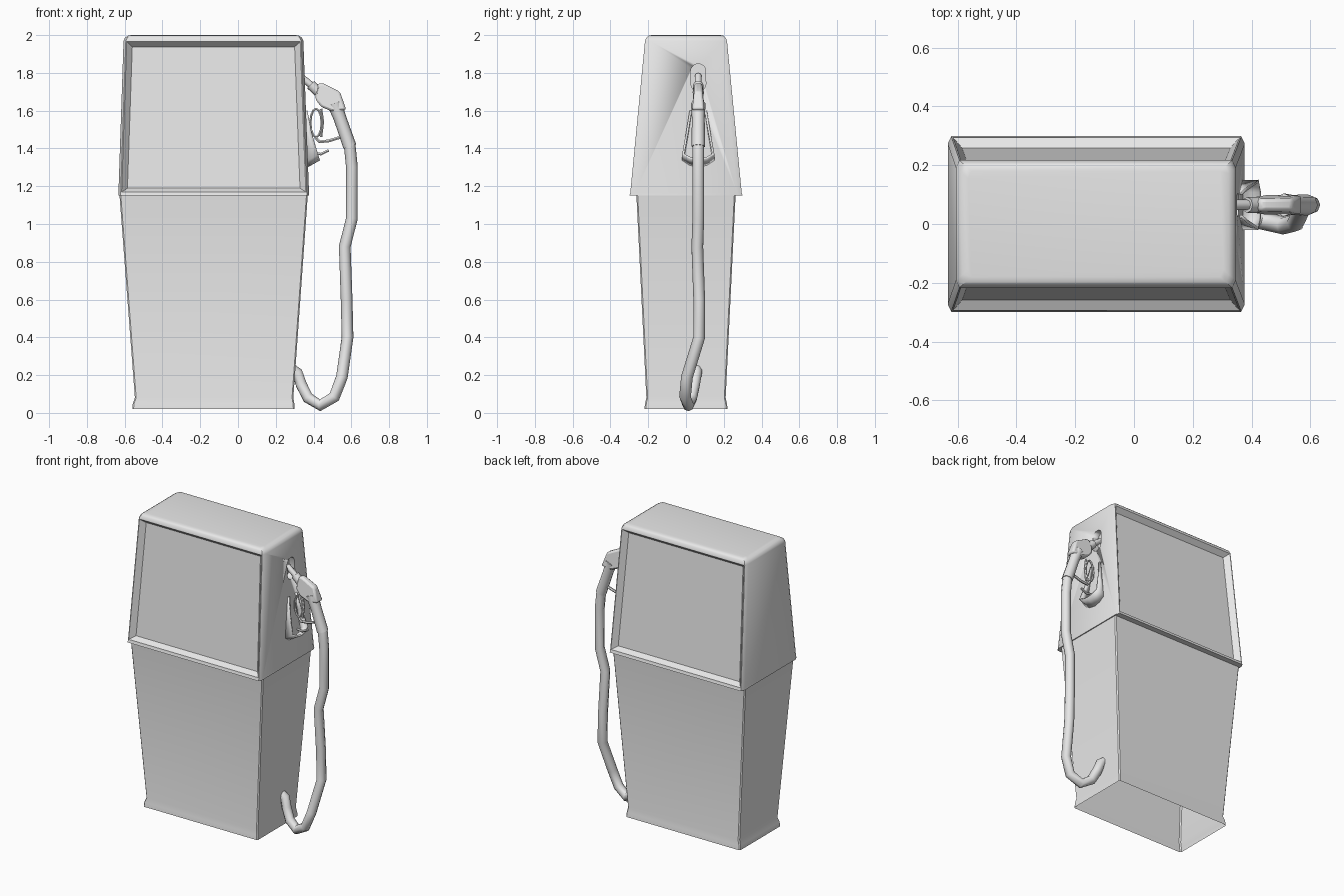
import bpy, bmesh, math
from mathutils import Vector

old = bpy.data.objects.get("Cube")
if old:
    bpy.data.objects.remove(old, do_unlink=True)

grey = bpy.data.materials.new("light grey")
grey.use_nodes = True
COLOUR = (0.8, 0.8, 0.8, 1)
grey.diffuse_color = COLOUR
grey.node_tree.nodes["Principled BSDF"].inputs["Base Color"].default_value = COLOUR

NOZZLE_Y = 0.065


def activate(ob):
    bpy.ops.object.select_all(action='DESELECT')
    ob.select_set(True)
    bpy.context.view_layer.objects.active = ob


def finish(name, bm, angle=35):
    bmesh.ops.recalc_face_normals(bm, faces=bm.faces)
    mesh = bpy.data.meshes.new(name)
    bm.to_mesh(mesh)
    bm.free()
    ob = bpy.data.objects.new(name, mesh)
    bpy.context.collection.objects.link(ob)
    mesh.materials.append(grey)
    activate(ob)
    bpy.ops.object.shade_smooth_by_angle(angle=math.radians(angle))
    return ob


def loft(rings, cx, cy, cap_bottom):
    """Stack chamfered rectangles given as (z, left, right, half depth)."""
    bm = bmesh.new()
    loops = []
    for z, a, b, d in rings:
        pts = [(a + cx, -d), (b - cx, -d), (b, cy - d), (b, d - cy),
               (b - cx, d), (a + cx, d), (a, d - cy), (a, cy - d)]
        loops.append([bm.verts.new((x, y, z)) for x, y in pts])
    for low, high in zip(loops, loops[1:]):
        for i in range(8):
            j = (i + 1) % 8
            bm.faces.new((low[i], low[j], high[j], high[i]))
    bm.faces.new(loops[-1])
    if cap_bottom:
        bm.faces.new(loops[0][::-1])
    bmesh.ops.recalc_face_normals(bm, faces=bm.faces)
    return bm


def tube(name, points, radius, closed=False, resolution=2):
    """Polygonal tube; points may carry a fourth value scaling the radius."""
    curve = bpy.data.curves.new(name, 'CURVE')
    curve.dimensions = '3D'
    curve.bevel_depth = radius
    curve.bevel_resolution = resolution
    curve.use_fill_caps = True
    spline = curve.splines.new('POLY')
    spline.points.add(len(points) - 1)
    for p, co in zip(spline.points, points):
        p.co = (*co[:3], 1)
        p.radius = co[3] if len(co) > 3 else 1
    spline.use_cyclic_u = closed
    curve.materials.append(grey)
    ob = bpy.data.objects.new(name, curve)
    bpy.context.collection.objects.link(ob)
    activate(ob)
    bpy.ops.object.convert(target='MESH')
    bpy.ops.object.shade_smooth_by_angle(angle=math.radians(50))
    return ob


def bevel(ob, width, segments=2):
    mod = ob.modifiers.new("bevel", 'BEVEL')
    mod.width = width
    mod.segments = segments
    mod.limit_method = 'ANGLE'


# Lower cabinet, tapering to a flared foot and open underneath
finish("lower_cabinet", loft([
    (0.02, -0.56, 0.30, 0.22), (0.05, -0.557, 0.298, 0.217),
    (0.08, -0.546, 0.293, 0.21), (1.16, -0.628, 0.37, 0.263)],
    0.007, 0.007, False))

# Upper cabinet with rounded lid and lip
bm = loft([
    (1.15, -0.633, 0.376, 0.30), (1.165, -0.633, 0.376, 0.295),
    (1.97, -0.606, 0.346, 0.217), (1.987, -0.598, 0.338, 0.209),
    (1.997, -0.583, 0.323, 0.197), (2.0, -0.565, 0.305, 0.18)],
    0.012, 0.025, True)

# Sunken display panel on front and back
panels = [f for f in bm.faces
          if abs(f.normal.y) > 0.9 and f.calc_area() > 0.5]
bmesh.ops.inset_individual(bm, faces=panels, thickness=0.007)
bmesh.ops.inset_individual(bm, faces=panels, thickness=0.033, depth=-0.033)
for face in panels:
    for v in face.verts:
        v.co.x = -0.13 + (v.co.x + 0.13) * 0.985
upper = finish("upper_cabinet", bm)

# Nozzle slot cut into the right-hand side
bm = bmesh.new()
slot = []
for i in range(16):
    a = math.tau * i / 16
    z = 1.775 + 0.04 * math.sin(a) + (0.033 if math.sin(a) > 0 else -0.033)
    slot.append(bm.verts.new((0.31, NOZZLE_Y + 0.04 * math.cos(a), z)))
face = bm.faces.new(slot)
out = bmesh.ops.extrude_face_region(bm, geom=[face])
for v in out["geom"]:
    if isinstance(v, bmesh.types.BMVert):
        v.co.x += 0.1
cutter = finish("slot_cutter", bm)
cutter.hide_render = True
cutter.hide_viewport = True
cut = upper.modifiers.new("slot", 'BOOLEAN')
cut.operation = 'DIFFERENCE'
cut.solver = 'EXACT'
cut.object = cutter

# Holster: open curved pocket that widens and juts out towards its base
bm = bmesh.new()
outline = [(-0.04, 1.60, 0.008), (-0.058, 1.49, 0.025), (-0.08, 1.37, 0.055),
           (-0.045, 1.35, 0.06), (0, 1.342, 0.062)]
outline += [(-y, z, d) for y, z, d in outline[-2::-1]]
inner, outer = [], []
for y, z, depth in outline:
    wall = 0.376 - (z - 1.15) * 0.037
    drop = depth * 0.6
    inner.append(bm.verts.new((wall - 0.004, NOZZLE_Y + y, z - drop)))
    outer.append(bm.verts.new((wall + depth, NOZZLE_Y + y, z)))
for i in range(len(outline) - 1):
    bm.faces.new((inner[i], inner[i + 1], outer[i + 1], outer[i]))
holster = finish("holster", bm)
shell = holster.modifiers.new("thickness", 'SOLIDIFY')
shell.thickness = 0.012
shell.offset = 0

# Nozzle body: extruded side profile
bm = bmesh.new()
profile = [(0.41, 1.70), (0.425, 1.745), (0.45, 1.745), (0.54, 1.70),
           (0.573, 1.605), (0.50, 1.595), (0.44, 1.62), (0.41, 1.66)]
face = bm.faces.new([bm.verts.new((x, NOZZLE_Y - 0.033, z)) for x, z in profile])
out = bmesh.ops.extrude_face_region(bm, geom=[face])
for v in out["geom"]:
    if isinstance(v, bmesh.types.BMVert):
        v.co.y += 0.066
for v in bm.verts:
    if v.co.z > 1.69:
        v.co.y = NOZZLE_Y + (v.co.y - NOZZLE_Y) * 0.65
bevel(finish("nozzle_body", bm), 0.012)

# Spout, collar and handle
Y = NOZZLE_Y
tube("spout", [(0.325, Y, 1.785), (0.37, Y, 1.75), (0.45, Y, 1.68)], 0.018)
tube("spout_collar", [(0.385, Y, 1.738), (0.425, Y, 1.70)], 0.027)
tube("nozzle_handle", [(0.51, Y, 1.64, 1.15), (0.54, Y, 1.56, 1),
                       (0.592, Y, 1.41, 1.05)], 0.034)

# Trigger guard loop, trigger lever and holding clip
guard = []
for i in range(12):
    a = math.tau * i / 12
    guard.append((0.413 + 0.03 * math.cos(a), Y, 1.535 + 0.075 * math.sin(a)))
tube("trigger_guard", guard, 0.007, closed=True, resolution=1)
tube("trigger", [(0.41, Y, 1.46), (0.43, Y, 1.435), (0.48, Y, 1.44),
                 (0.56, Y, 1.465)], 0.009, resolution=1)
tube("guard_strut", [(0.44, Y, 1.61), (0.45, Y, 1.54), (0.44, Y, 1.46)],
     0.007, resolution=1)
tube("holster_hook", [(0.40, Y, 1.375), (0.44, Y, 1.37), (0.48, Y, 1.39)],
     0.008, resolution=1)

# Hose hanging from the handle and looping back into the cabinet foot
tube("hose", [
    (0.57, Y, 1.48), (0.592, Y, 1.41), (0.603, Y, 1.30), (0.603, Y, 1.03),
    (0.565, 0.06, 0.88), (0.575, 0.07, 0.60), (0.58, 0.07, 0.40),
    (0.55, 0.005, 0.19), (0.51, -0.005, 0.085), (0.435, 0.012, 0.04),
    (0.37, 0.03, 0.08), (0.335, 0.045, 0.15), (0.315, 0.055, 0.21),
    (0.285, 0.055, 0.23)], 0.031)
